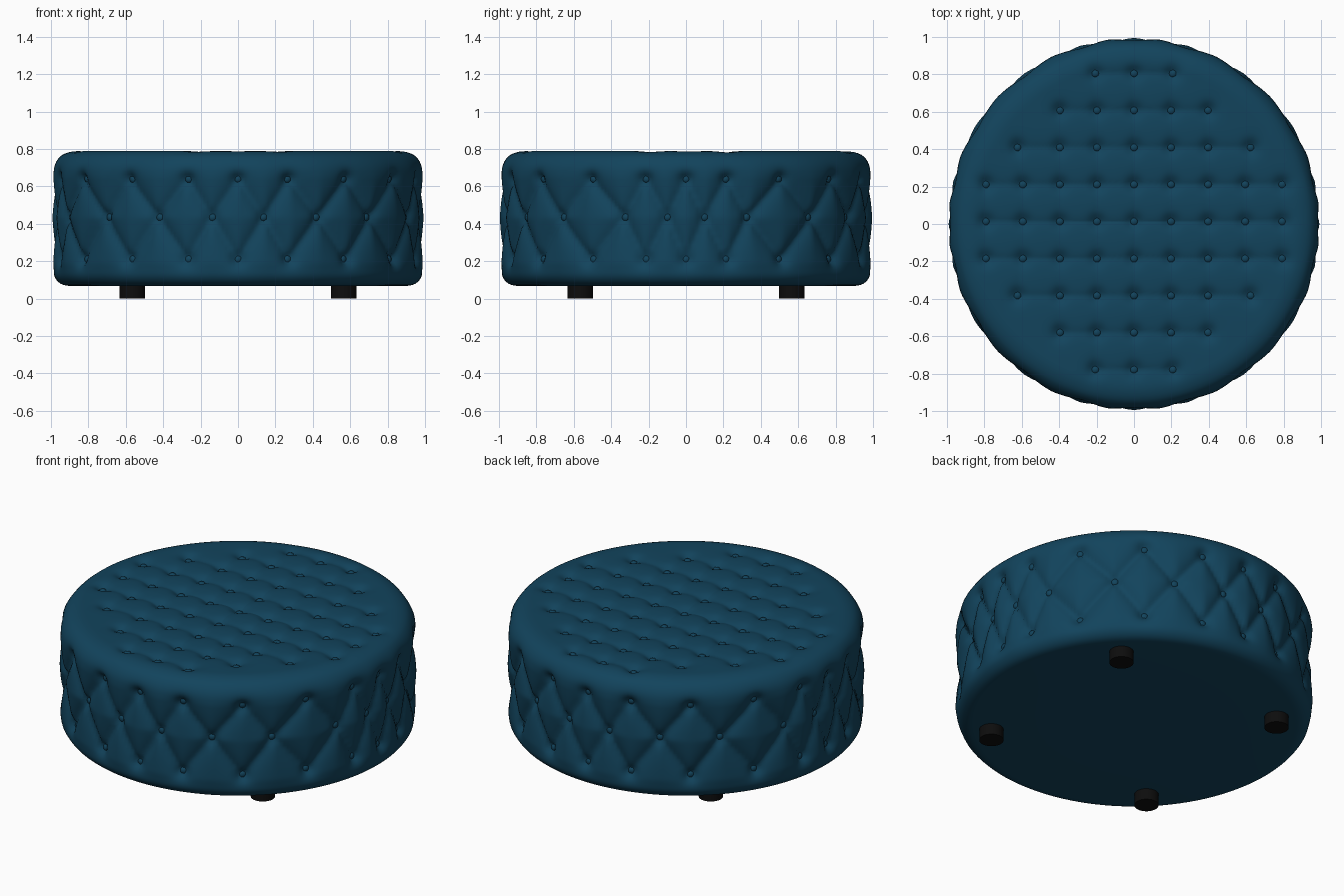
import bpy, bmesh, math
from mathutils import Vector, Matrix

cube = bpy.data.objects.get("Cube")
if cube:
    bpy.data.objects.remove(cube, do_unlink=True)


def make_material(name, colour, roughness):
    m = bpy.data.materials.new(name)
    m.use_nodes = True
    m.diffuse_color = (*colour, 1)
    node = m.node_tree.nodes["Principled BSDF"]
    node.inputs["Base Color"].default_value = (*colour, 1)
    node.inputs["Roughness"].default_value = roughness
    return m


fabric = make_material("teal_fabric", (0.006, 0.057, 0.108), 0.8)
black = make_material("black_feet", (0.004, 0.004, 0.004), 0.5)


def finish(bm, name, mat, angle=40):
    bmesh.ops.recalc_face_normals(bm, faces=bm.faces)
    mesh = bpy.data.meshes.new(name)
    bm.to_mesh(mesh)
    bm.free()
    obj = bpy.data.objects.new(name, mesh)
    bpy.context.collection.objects.link(obj)
    mesh.materials.append(mat)
    bpy.ops.object.select_all(action='DESELECT')
    obj.select_set(True)
    bpy.context.view_layer.objects.active = obj
    bpy.ops.object.shade_smooth_by_angle(angle=math.radians(angle))
    return obj


def segment_distance(p, a, b):
    d = b - a
    t = max(0, min(1, (p - a).dot(d) / d.length_squared))
    return (p - a - d * t).length


def nearest(p, segs, reach):
    near = [segment_distance(p, a, b) for a, b in segs
            if abs(p.x - (a.x + b.x) / 2) < reach and abs(p.y - (a.y + b.y) / 2) < reach]
    return min(near, default=1)


def dimple(p, points, width):
    return max((math.exp(-((p - q).length / width) ** 2) for q in points
                if abs(p.x - q.x) < 0.15), default=0)


# Button layout on the side: angles measured from the front
def full_ring(quarter):
    angles = set()
    for a in quarter:
        angles.update(round(v % 360, 1) for v in (a, -a, 180 - a, 180 + a))
    return sorted(angles)


R = 0.958
outer = full_ring([0, 16.2, 36.5, 58.5, 77, 90])
middle = full_ring([8.3, 26.2, 46.5, 70, 84])
Z_LOW, Z_MID, Z_HIGH = 0.21, 0.435, 0.64
arc = lambda deg, z: Vector((math.radians(deg) * R, z))
side_buttons, side_segs = [], []
for turn in (-360, 0, 360):
    for i, a in enumerate(outer):
        m = middle[i]
        after = outer[i + 1] if i + 1 < len(outer) else 360
        side_buttons.append(arc(m + turn, Z_MID))
        for z in (Z_LOW, Z_HIGH):
            side_buttons.append(arc(a + turn, z))
            for end in (a, after):
                side_segs.append((arc(m + turn, Z_MID), arc(end + turn, z)))

# Button layout on the top: a square grid trimmed to a disc
PITCH = 0.198
half_counts = [4, 4, 3, 2, 1]
cells = {(i, j) for j in range(-4, 5)
         for i in range(-half_counts[abs(j)], half_counts[abs(j)] + 1)}


def top_point(i, j):
    corner = 1.05 if (abs(i), abs(j)) in ((3, 2), (1, 4)) else 1
    return Vector((i * PITCH * corner, j * PITCH + 0.013))


top_buttons = [top_point(*c) for c in sorted(cells)]
rows = [(top_point(i, j), top_point(i + 1, j)) for i, j in cells if (i + 1, j) in cells]
columns = [(top_point(i, j), top_point(i, j + 1)) for i, j in cells if (i, j + 1) in cells]


def top_height(p):
    h = -0.012 * math.exp(-nearest(p, rows, 0.2) / 0.035)
    h -= 0.006 * math.exp(-nearest(p, columns, 0.2) / 0.035)
    return h - 0.022 * dimple(p, top_buttons, 0.04)


def side_puff(p):
    puff = 0.042 * (1 - math.exp(-nearest(p, side_segs, 0.3) / 0.055))
    fade = min(1, max(0, (p.y - 0.07) / 0.12)) * min(1, max(0, (0.79 - p.y) / 0.14))
    return 0.02 + (puff - 0.02) * fade - 0.02 * fade * dimple(p, side_buttons, 0.035)


# Cushion profile from the underside, round the edges, to the top
BOTTOM, TOP = 0.068, 0.79
profile = [(0.45, BOTTOM)]


def corner(radius, height, cz, start, steps):
    for k in range(steps + 1):
        t = math.radians(start + 90 * k / steps)
        profile.append((R - radius + radius * math.cos(t), cz + height * math.sin(t)))


corner(0.07, 0.07, BOTTOM + 0.07, -90, 8)
lo, hi = BOTTOM + 0.07, TOP - 0.11
profile += [(R, lo + (hi - lo) * k / 36) for k in range(1, 36)]
corner(0.1, 0.11, hi, 0, 10)
profile += [((R - 0.1) * (1 - k / 56), TOP) for k in range(1, 56)]

# Tufted cushion
SEGS = 300
bm = bmesh.new()
rings = []
for r, z in profile:
    ring = []
    for s in range(SEGS):
        t = 2 * math.pi * s / SEGS
        direction = Vector((math.sin(t), -math.cos(t)))
        rr, zz = r, z
        if r > R - 0.099:
            rr += side_puff(Vector((t * R, z))) * min(1, (r - R + 0.1) / 0.06)
        if z > 0.75:
            zz += top_height(direction * r) * min(1, (z - 0.75) / 0.03)
        ring.append(bm.verts.new((direction.x * rr, direction.y * rr, zz)))
    rings.append(ring)
for a, b in zip(rings, rings[1:]):
    for s in range(SEGS):
        n = (s + 1) % SEGS
        bm.faces.new((a[s], a[n], b[n], b[s]))
bm.faces.new(rings[0])
bm.faces.new(rings[-1])
finish(bm, "tufted_cushion", fabric, 75)


# Covered buttons
def add_button(bm, place, normal):
    turn = normal.to_track_quat('Z', 'Y').to_matrix().to_4x4()
    bmesh.ops.create_uvsphere(bm, u_segments=12, v_segments=8, radius=0.021,
                              matrix=Matrix.Translation(place) @ turn @ Matrix.Diagonal((1, 1, 0.6, 1)))


bm = bmesh.new()
for p in top_buttons:
    add_button(bm, Vector((p.x, p.y, TOP + top_height(p) + 0.006)), Vector((0, 0, 1)))
finish(bm, "top_buttons", fabric)

bm = bmesh.new()
for angles, heights in ((outer, (Z_LOW, Z_HIGH)), (middle, (Z_MID,))):
    for a in angles:
        t = math.radians(a)
        normal = Vector((math.sin(t), -math.cos(t), 0))
        for z in heights:
            radius = R + side_puff(Vector((t * R, z))) + 0.006
            add_button(bm, normal * radius + Vector((0, 0, z)), normal)
finish(bm, "side_buttons", fabric)

# Round feet
for x, side in ((-0.565, "right"), (0.565, "left")):
    for y, end in ((-0.565, "front"), (0.565, "back")):
        bm = bmesh.new()
        bmesh.ops.create_cone(bm, cap_ends=True, segments=32, radius1=0.068, radius2=0.068,
                              depth=0.08, matrix=Matrix.Translation((x, y, 0.04)))
        finish(bm, f"{end}_{side}_foot", black)
